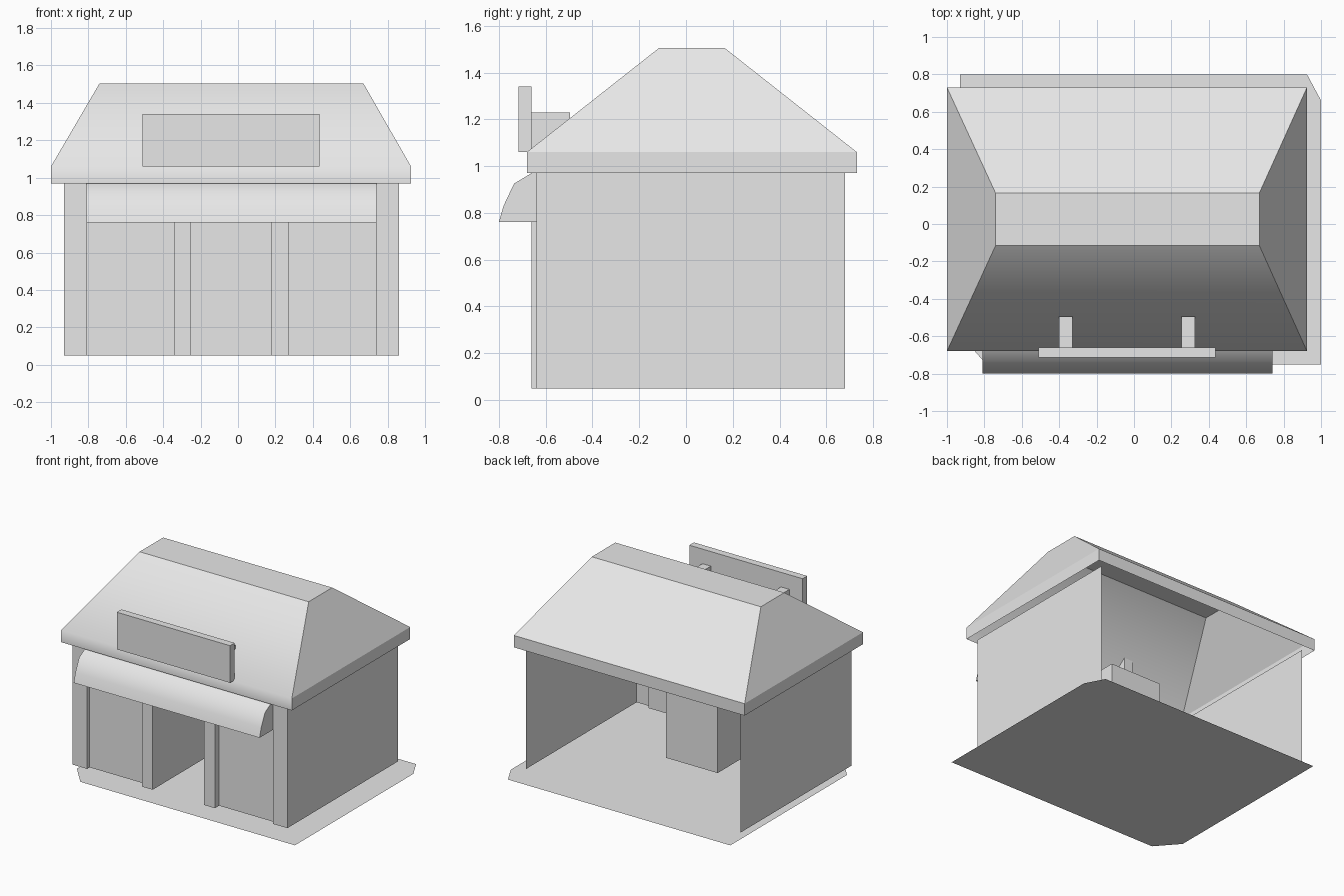
import bpy, bmesh

cube = bpy.data.objects.get("Cube")
if cube:
    bpy.data.objects.remove(cube, do_unlink=True)

grey = bpy.data.materials.new("plain_grey")
grey.use_nodes = True
grey.diffuse_color = (0.8, 0.8, 0.8, 1)
grey.node_tree.nodes["Principled BSDF"].inputs["Base Color"].default_value = (0.8, 0.8, 0.8, 1)


def build(name, polygons, smooth=()):
    """Make an object from polygons; the listed faces are shaded smooth."""
    bm = bmesh.new()
    for i, polygon in enumerate(polygons):
        face = bm.faces.new([bm.verts.new(p) for p in polygon])
        face.smooth = i in smooth
    bmesh.ops.remove_doubles(bm, verts=bm.verts, dist=0.0001)
    mesh = bpy.data.meshes.new(name)
    bm.to_mesh(mesh)
    bm.free()
    mesh.materials.append(grey)
    obj = bpy.data.objects.new(name, mesh)
    bpy.context.collection.objects.link(obj)
    return obj


def ring(x, y, z):
    """Rectangle corners, counter-clockwise from above, starting front right."""
    return [(x[0], y[0], z), (x[1], y[0], z), (x[1], y[1], z), (x[0], y[1], z)]


def sides(low, high):
    n = len(low)
    return [[low[i], low[(i + 1) % n], high[(i + 1) % n], high[i]] for i in range(n)]


def box(name, x, y, z):
    low, high = ring(x, y, z[0]), ring(x, y, z[1])
    return build(name, sides(low, high) + [low[::-1], high])


def screen(name, plan, z):
    """Thin upright walls following a plan path."""
    quads = [[(*a, z[0]), (*b, z[0]), (*b, z[1]), (*a, z[1])]
             for a, b in zip(plan, plan[1:])]
    return build(name, quads)


BASE, DOOR, EAVE = 0.05, 0.76, 0.97
LEFT, RIGHT = 0.86, -0.93
FRONT, PANEL, BACK = -0.64, -0.61, 0.68
DOOR_X = (-0.25, 0.18)
BAY_X = (-0.81, 0.74)
HALL_BACK = -0.02

# Ground sheet with two clipped corners
build("ground_slab", [[(x, y, 0) for x, y in (
    (-0.79, -0.75), (1, -0.75), (1, 0.66), (0.925, 0.8), (-0.93, 0.8), (-0.93, -0.59))]])

# Side walls, each turning the corner into a recessed front panel; the back is open
screen("right_wall", [(RIGHT, BACK), (RIGHT, FRONT), (BAY_X[0], FRONT),
                      (BAY_X[0], PANEL), (DOOR_X[0], PANEL)], (BASE, EAVE))
screen("left_wall", [(DOOR_X[1], PANEL), (BAY_X[1], PANEL), (BAY_X[1], FRONT),
                     (LEFT, FRONT), (LEFT, BACK)], (BASE, EAVE))
screen("door_header", [(DOOR_X[0], PANEL), (DOOR_X[1], PANEL)], (DOOR, EAVE))

# Entrance hall behind the doorway
screen("entrance_hall", [(DOOR_X[0], PANEL), (DOOR_X[0], HALL_BACK),
                         (DOOR_X[1], HALL_BACK), (DOOR_X[1], PANEL)], (BASE, DOOR))
build("entrance_ceiling", [ring(DOOR_X, (PANEL, HALL_BACK), DOOR)[::-1]])

# Posts on both sides of the doorway
for side, x in (("right", (-0.34, -0.25)), ("left", (0.18, 0.27))):
    box(side + "_door_post", x, (-0.66, PANEL), (BASE, EAVE))

# Hollow roof: fascia band, four slopes and a flat top
eave_x, eave_y = (-1, 0.925), (-0.68, 0.73)
low = ring(eave_x, eave_y, EAVE)
mid = ring(eave_x, eave_y, 1.06)
top = ring((-0.74, 0.67), (-0.115, 0.165), 1.505)
build("roof", sides(low, mid) + sides(mid, top) + [top], smooth=(0, 4))

# Curved awning over the front
profile = [(PANEL, DOOR), (-0.8, DOOR), (-0.78, 0.83), (-0.735, 0.925),
           (-0.66, EAVE), (PANEL, EAVE)]
end_a = [(BAY_X[0], y, z) for y, z in profile]
end_b = [(BAY_X[1], y, z) for y, z in profile]
build("awning", sides(end_b, end_a) + [end_a, end_b[::-1]], smooth=(1, 2, 3))

# Blank sign board on two brackets
box("sign_board", (-0.51, 0.435), (-0.715, -0.66), (1.06, 1.34))
for side, x in (("right", (-0.4, -0.33)), ("left", (0.255, 0.325))):
    box(side + "_sign_bracket", x, (-0.66, -0.495), (1.07, 1.23))

# Make closed parts face outwards
for name in ("awning", "sign_board"):
    bm = bmesh.new()
    mesh = bpy.data.objects[name].data
    bm.from_mesh(mesh)
    bmesh.ops.recalc_face_normals(bm, faces=bm.faces)
    bm.to_mesh(mesh)
    bm.free()
